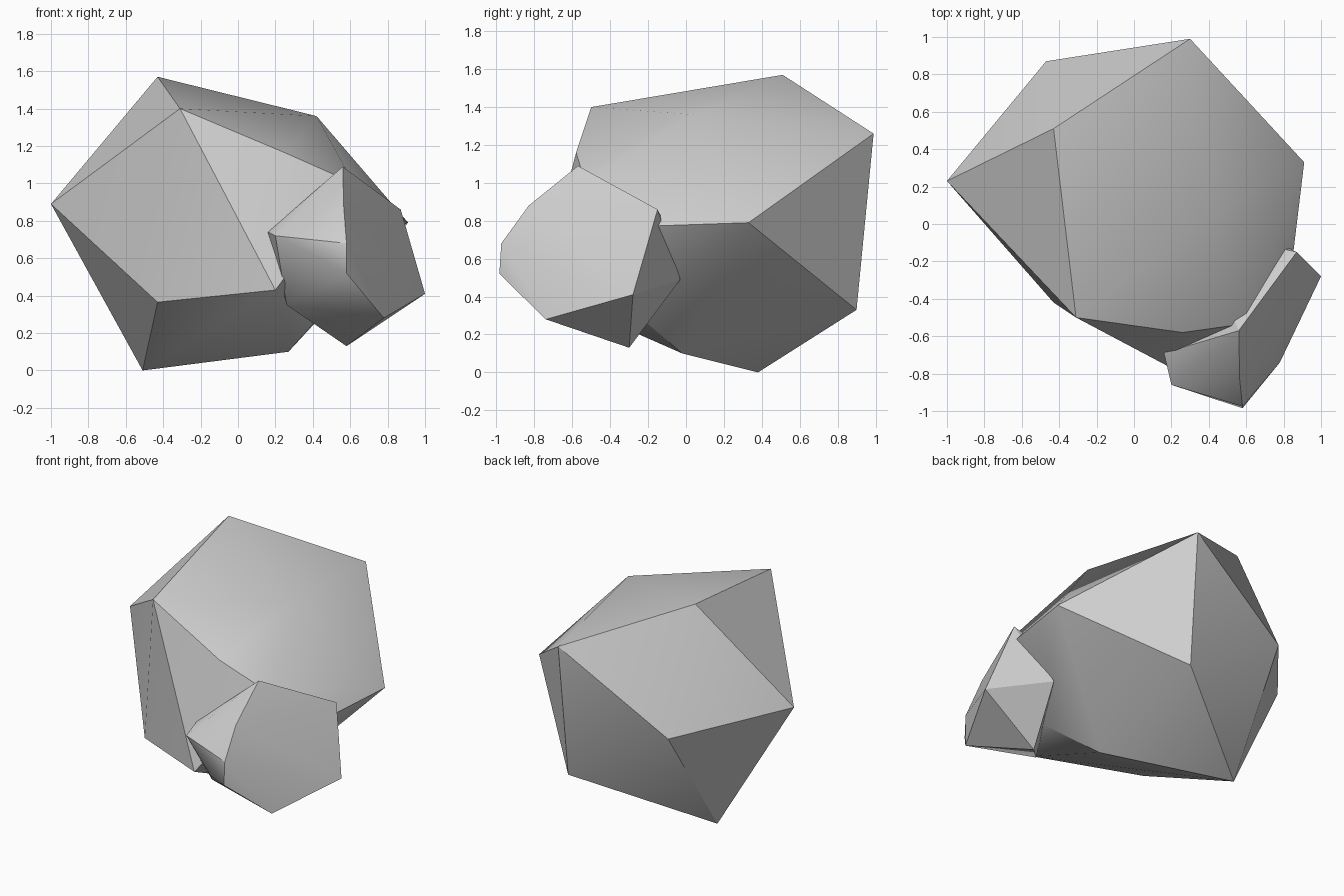
import bpy
import bmesh
import math

# Remove the default object
cube = bpy.data.objects.get("Cube")
if cube:
    bpy.data.objects.remove(cube, do_unlink=True)


def make_material(name, colour):
    material = bpy.data.materials.new(name)
    material.use_nodes = True
    material.diffuse_color = colour
    material.node_tree.nodes["Principled BSDF"].inputs["Base Color"].default_value = colour
    return material


def make_rock(name, corners, material, angle):
    """Wrap a faceted convex stone around its corner points."""
    mesh = bpy.data.meshes.new(name)
    bm = bmesh.new()
    for corner in corners:
        bm.verts.new(corner)
    hull = bmesh.ops.convex_hull(bm, input=bm.verts[:])
    spare = [item for item in hull["geom_interior"] if isinstance(item, bmesh.types.BMVert)]
    bmesh.ops.delete(bm, geom=spare, context="VERTS")
    bmesh.ops.recalc_face_normals(bm, faces=bm.faces[:])
    bm.to_mesh(mesh)
    bm.free()

    mesh.materials.append(material)
    rock = bpy.data.objects.new(name, mesh)
    bpy.context.collection.objects.link(rock)

    # Blend shallow bends, keep the broken edges crisp
    bpy.ops.object.select_all(action="DESELECT")
    rock.select_set(True)
    bpy.context.view_layer.objects.active = rock
    bpy.ops.object.shade_smooth_by_angle(angle=math.radians(angle))
    return rock


stone_grey = make_material("stone grey", (0.62, 0.62, 0.62, 1))

# Large boulder: crown, waist and foot corners
boulder_crown = [
    (-.43, .51, 1.57), (-.31, -.5, 1.4), (.42, .04, 1.36),
    (.3, .99, 1.26), (.26, -.58, 1.16), (.62, -.53, 1),
]
boulder_waist = [
    (-1, .23, .89), (.91, .33, .79), (.84, -.25, .77), (-.47, .87, .77),
]
boulder_foot = [
    (.2, -.77, .43), (-.43, -.42, .365), (.49, -.31, .35),
    (.285, .9, .33), (.27, -.02, .1), (-.51, .38, 0),
]
make_rock("large_boulder", boulder_crown + boulder_waist + boulder_foot, stone_grey, 30)

# Small rock: outer corners, then the corners sunk into the boulder
rock_outside = [
    (.56, -.57, 1.09), (.565, -.83, .88), (.87, -.15, .86), (.16, -.69, .74),
    (.2, -.86, .72), (.58, -.975, .68), (.58, -.985, .52), (.42, -.9, .51),
    (1, -.28, .41), (.78, -.74, .28), (.58, -.3, .13),
]
rock_buried = [
    (.5, -.42, .97), (.78, -.13, .82), (.64, -.03, .49), (.26, -.66, .35),
]
make_rock("small_rock", rock_outside + rock_buried, stone_grey, 30)
